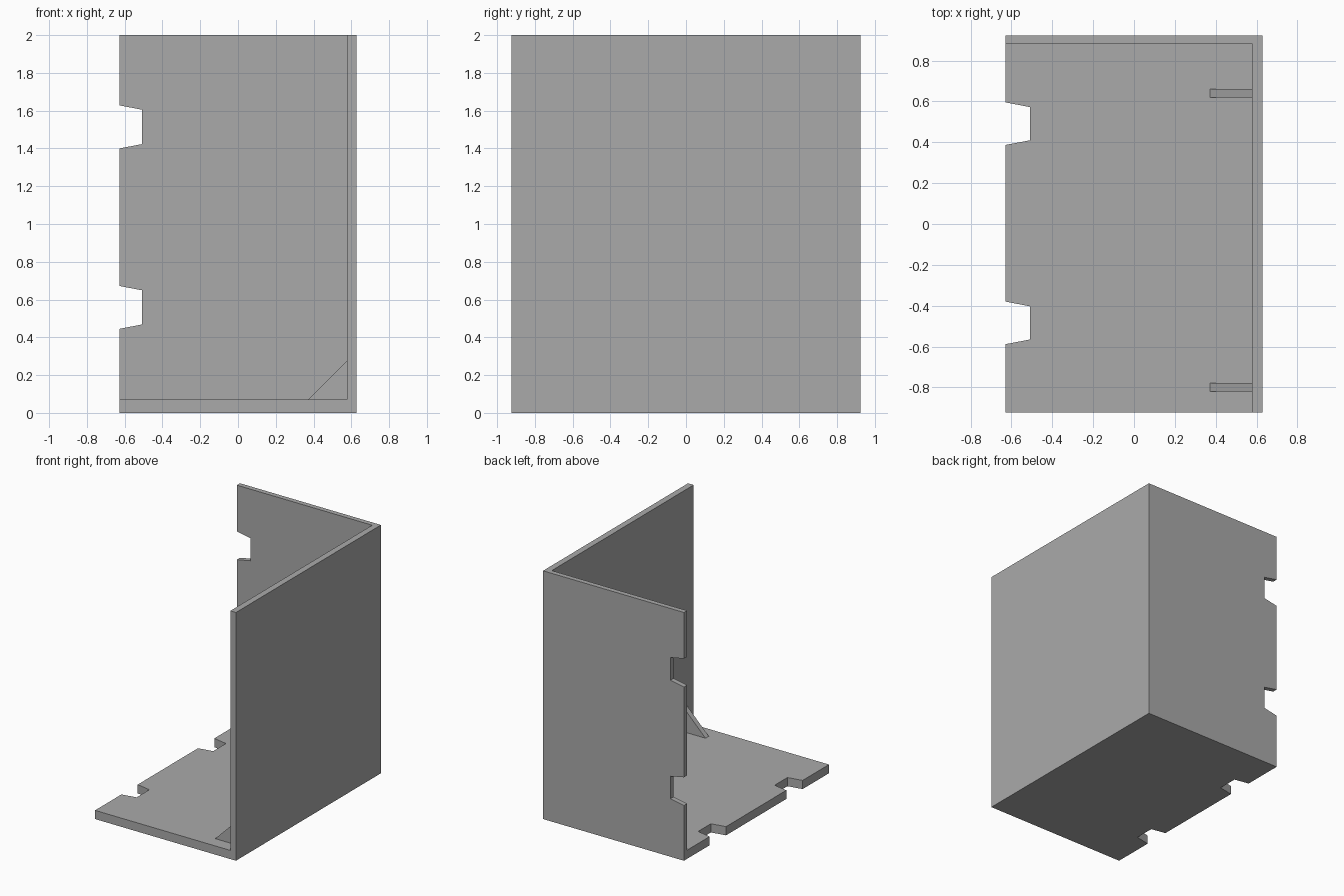
import bpy, bmesh, math
from mathutils import Vector

if "Cube" in bpy.data.objects:
    bpy.data.objects.remove(bpy.data.objects["Cube"])

X, Y, H = 0.628, 0.923, 2.0          # half width, half depth, height
BASE_T, SIDE_T, BACK_T = 0.07, 0.05, 0.04
NOTCH_D, TAPER = 0.12, 0.023

grey = bpy.data.materials.new("plain grey")
grey.diffuse_color = (0.4, 0.4, 0.4, 1)
grey.use_nodes = True
grey.node_tree.nodes["Principled BSDF"].inputs["Base Color"].default_value = grey.diffuse_color


def prism(name, points, offset):
    """Extrude a flat outline of 3D points along offset."""
    bm = bmesh.new()
    face = bm.faces.new([bm.verts.new(p) for p in points])
    ext = bmesh.ops.extrude_face_region(bm, geom=[face])
    moved = [g for g in ext["geom"] if isinstance(g, bmesh.types.BMVert)]
    bmesh.ops.translate(bm, verts=moved, vec=Vector(offset))
    bmesh.ops.recalc_face_normals(bm, faces=bm.faces)
    mesh = bpy.data.meshes.new(name)
    bm.to_mesh(mesh)
    bm.free()
    mesh.materials.append(grey)
    obj = bpy.data.objects.new(name, mesh)
    bpy.context.collection.objects.link(obj)
    return obj


def notched_outline(lo, hi, notches):
    """Rectangle with tapered notches along its left edge."""
    pts = [(X, lo), (X, hi), (-X, hi)]
    for a, b in notches:
        pts += [(-X, b), (-X + NOTCH_D, b - TAPER),
                (-X + NOTCH_D, a + TAPER), (-X, a)]
    return pts + [(-X, lo)]


# Floor plate, back wall and side wall
base = prism("corner_bracket",
             [(x, y, 0) for x, y in notched_outline(-Y, Y, [(0.387, 0.595), (-0.588, -0.38)])],
             (0, 0, BASE_T))
back = prism("back_wall",
             [(x, Y, z) for x, z in notched_outline(0, H, [(1.4, 1.628), (0.445, 0.672)])],
             (0, -BACK_T, 0))
side = prism("side_wall", [(X, -Y, 0), (X, Y, 0), (X, Y, H), (X, -Y, H)], (-SIDE_T, 0, 0))

# Join the plates into one seamless solid
for part in (back, side):
    mod = base.modifiers.new("join", "BOOLEAN")
    mod.operation, mod.solver, mod.object = "UNION", "EXACT", part
bpy.context.view_layer.update()
solid = bpy.data.meshes.new_from_object(base.evaluated_get(bpy.context.evaluated_depsgraph_get()))
base.modifiers.clear()
base.data = solid
for part in (back, side):
    bpy.data.objects.remove(part)
bm = bmesh.new()
bm.from_mesh(solid)
bmesh.ops.remove_doubles(bm, verts=bm.verts, dist=1e-5)
bmesh.ops.dissolve_limit(bm, angle_limit=math.radians(1), verts=bm.verts, edges=bm.edges)
bm.to_mesh(solid)
bm.free()

# Triangular gussets between floor and side wall
inner = X - SIDE_T
for name, y in (("front_gusset", -0.82), ("rear_gusset", 0.618)):
    prism(name, [(inner, y, BASE_T), (inner - 0.207, y, BASE_T), (inner, y, BASE_T + 0.207)],
          (0, 0.042, 0))
